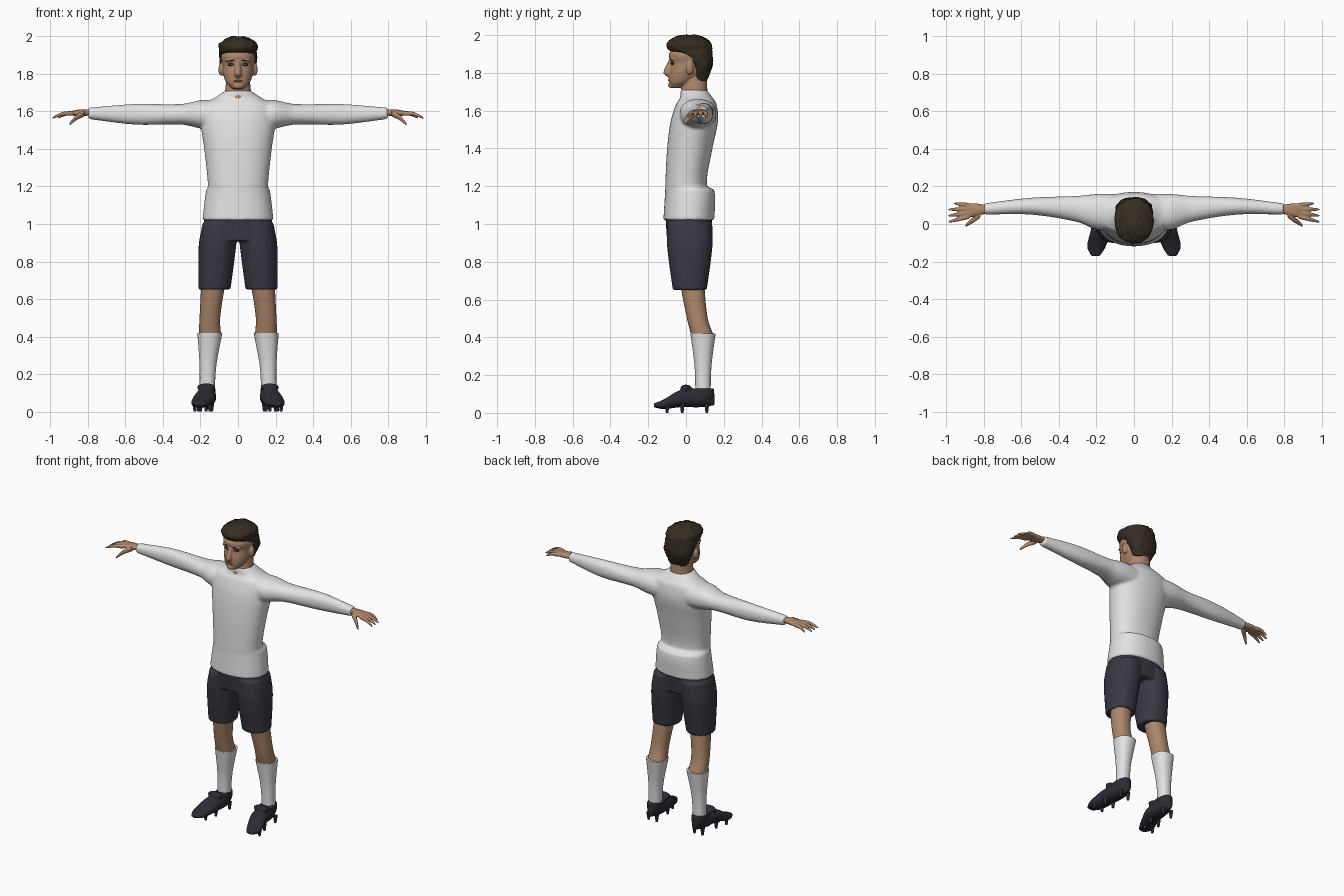
import bpy, bmesh, math
from mathutils import Vector, Matrix, noise

default_cube = bpy.data.objects.get("Cube")
if default_cube:
    bpy.data.objects.remove(default_cube, do_unlink=True)


def material(name, red, green, blue):
    mat = bpy.data.materials.new(name)
    mat.use_nodes = True
    mat.diffuse_color = (red, green, blue, 1)
    shader = mat.node_tree.nodes["Principled BSDF"]
    shader.inputs["Base Color"].default_value = mat.diffuse_color
    shader.inputs["Roughness"].default_value = 0.8
    return mat


WHITE = material("white_cloth", .76, .76, .76)
NAVY = material("dark_shorts", .04, .04, .055)
BLACK = material("shoe_black", .024, .024, .034)
SKIN = material("skin", .42, .24, .145)
HAIR = material("hair_brown", .036, .027, .016)
LIPS = material("lips", .29, .13, .09)
EYE = material("eye_white", .5, .47, .43)
LASH = material("lash_dark", .03, .02, .015)


def smooth_rings(rings, steps):
    """Ease between the rings with a spline that runs along the first value."""
    def slope(index, key):
        before = rings[max(index - 1, 0)]
        after = rings[min(index + 1, len(rings) - 1)]
        return (after[key] - before[key]) / (after[0] - before[0])

    for index, (first, second) in enumerate(zip(rings, rings[1:])):
        span = second[0] - first[0]
        for step in range(steps):
            t = step / steps
            ease = t * t * (3 - 2 * t)
            yield [a + (b - a) * ease + span * t * (1 - t)
                   * ((1 - t) * slope(index, key) - t * slope(index + 1, key))
                   for key, (a, b) in enumerate(zip(first, second))]
    yield rings[-1]


def loft(bm, axis, rings, side=1, power=2.2, segments=32, steps=5):
    """Skin rings given as (position, u min, u max, v min, v max)."""
    loops = []
    for position, u_min, u_max, v_min, v_max in smooth_rings(rings, steps):
        loop = []
        for i in range(segments):
            angle = math.tau * i / segments
            c, s = math.cos(angle), math.sin(angle)
            across = math.copysign(abs(c) ** (2 / power), c)
            along = math.copysign(abs(s) ** (2 / power), s)
            u = (u_min + u_max + (u_max - u_min) * across) / 2
            v = (v_min + v_max + (v_max - v_min) * along) / 2
            places = {"x": (position, u, v), "y": (u, position, v), "z": (u, v, position)}
            x, y, z = places[axis]
            loop.append(bm.verts.new((x * side, y, z)))
        loops.append(loop)
    for lower, upper in zip(loops, loops[1:]):
        for i in range(segments):
            bm.faces.new((lower[i - 1], lower[i], upper[i], upper[i - 1]))
    bm.faces.new(loops[0])
    bm.faces.new(loops[-1])


def centred(position, half, front, back):
    """Ring that is symmetric about the middle of the body."""
    return (position, -half, half, front, back)


def circle(position, u, v, radius):
    return (position, u - radius, u + radius, v - radius, v + radius)


def ball(bm, centre, radii):
    place = Matrix.Translation(centre) @ Matrix.Diagonal((*radii, 1))
    bmesh.ops.create_uvsphere(bm, u_segments=24, v_segments=14, radius=1, matrix=place)


def finish(name, bm, mat, voxel=0):
    """Make the object; a voxel size blends its overlapping pieces into one skin."""
    bmesh.ops.recalc_face_normals(bm, faces=bm.faces[:])
    mesh = bpy.data.meshes.new(name)
    bm.to_mesh(mesh)
    bm.free()
    mesh.materials.append(mat)
    mesh.shade_smooth()
    mesh.set_sharp_from_angle(angle=math.radians(50))
    obj = bpy.data.objects.new(name, mesh)
    bpy.context.collection.objects.link(obj)
    if voxel:
        blend = obj.modifiers.new("blend", "REMESH")
        blend.mode = "VOXEL"
        blend.voxel_size = voxel
        blend.use_smooth_shade = True
        relax = obj.modifiers.new("relax", "SMOOTH")
        relax.factor = 0.5
        relax.iterations = 3


# Shirt: trunk with a fold at the back of the waist, plus two sleeves
bm = bmesh.new()
loft(bm, "z", [centred(1.02, .19, -.12, .15), centred(1.18, .17, -.11, .15),
               centred(1.2, .16, -.11, .11), centred(1.4, .18, -.1, .14),
               centred(1.55, .2, -.08, .17), centred(1.64, .19, -.05, .16),
               centred(1.67, .13, -.03, .14), centred(1.71, .07, -.03, .11)], segments=48)
for side in (1, -1):
    loft(bm, "x", [(.1, -.03, .16, 1.5, 1.66), (.2, -.03, .16, 1.51, 1.66),
                   (.3, .01, .15, 1.53, 1.64), (.55, .05, .14, 1.53, 1.64),
                   (.8, .05, .11, 1.56, 1.62)], side)
finish("shirt", bm, WHITE, .009)

# Shorts: hips plus two wide legs
bm = bmesh.new()
loft(bm, "z", [centred(.91, .19, -.1, .13), centred(1.05, .18, -.11, .14)])
for side in (1, -1):
    loft(bm, "z", [(.65, .04, .21, -.07, .11), (.88, .01, .21, -.1, .14),
                   (1, 0, .19, -.1, .14)], side)
finish("shorts", bm, NAVY, .008)

for label, side in (("left", 1), ("right", -1)):
    # Bare knee
    bm = bmesh.new()
    loft(bm, "z", [circle(.4, .15, .09, .06), circle(.5, .15, .06, .055),
                   circle(.7, .13, .03, .065)], side)
    finish(label + "_leg", bm, SKIN)

    # Sock, widening up the calf
    bm = bmesh.new()
    loft(bm, "z", [circle(.1, .165, .09, .04), circle(.25, .16, .09, .045),
                   circle(.42, .15, .09, .067)], side)
    finish(label + "_sock", bm, WHITE)

    # Shoe: upper, ankle collar and tongue
    bm = bmesh.new()
    loft(bm, "y", [(-.17, .18, .23, .03, .05), (-.12, .15, .25, .02, .07),
                   (-.03, .12, .23, .03, .12), (.08, .12, .21, .03, .12),
                   (.15, .15, .18, .04, .1)], side)
    loft(bm, "z", [(height, .12, .21, 0, .15) for height in (.08, .13)], side)
    ball(bm, (.17 * side, 0, .13), (.05, .03, .02))
    finish(label + "_shoe", bm, BLACK, .006)

    # Studs in pairs under the sole
    bm = bmesh.new()
    for x, y in ((.17, .11), (.18, -.02), (.2, -.1)):
        for shift in (-.03, .03):
            loft(bm, "z", [circle(0, x + shift, y, .007), circle(.05, x + shift, y, .014)],
                 side, segments=10, steps=1)
    finish(label + "_studs", bm, BLACK)

    # Hand: palm, four fanned fingers and a lowered thumb
    bm = bmesh.new()
    loft(bm, "x", [(.77, .06, .1, 1.58, 1.61), (.85, .04, .11, 1.575, 1.61),
                   (.9, .03, .11, 1.58, 1.6)], side)

    def digit(start, end, thickness):
        rings = []
        for t in (0, .5, .9, 1):
            x, y, z = Vector(start).lerp(Vector(end), t)
            arch = .01 * math.sin(math.pi * t)
            taper = math.sqrt(1.1 - t * t)
            rings.append(circle(x, y, z + arch, thickness * taper))
        loft(bm, "x", rings, side, segments=16)

    for finger in range(4):
        reach = .99 - .03 * (finger == 0)
        digit((.88, .1 - .02 * finger, 1.59), (reach, .11 - .033 * finger, 1.565), .012)
    digit((.82, .05, 1.59), (.9, -.01, 1.53), .017)
    finish(label + "_hand", bm, SKIN, .004)

# Head: skull, neck, nose, brow ridge, chin and ears
bm = bmesh.new()
loft(bm, "z", [centred(1.72, .03, -.08, -.02), centred(1.75, .06, -.09, .03),
               centred(1.8, .08, -.09, .1), centred(1.85, .085, -.08, .12),
               centred(1.9, .09, -.09, .13), centred(1.98, .05, -.03, .08)])
loft(bm, "z", [circle(1.65, 0, .04, .075), circle(1.8, 0, .05, .06)])
loft(bm, "z", [centred(1.78, .014, -.1, -.06), centred(1.8, .02, -.12, -.06),
               centred(1.87, .01, -.09, -.06)])
ball(bm, (0, -.08, 1.735), (.025, .015, .015))
for side in (1, -1):
    ball(bm, (.09 * side, .02, 1.825), (.015, .02, .035))
    ball(bm, (.035 * side, -.07, 1.87), (.03, .014, .008))
finish("head", bm, SKIN, .005)

# Face details
bm = bmesh.new()
ball(bm, (0, -.086, 1.762), (.025, .01, .006))
finish("mouth", bm, LIPS)
for label, side in (("left", 1), ("right", -1)):
    for part, mat, height, radii in (("lash", LASH, 1.85, (.02, .01, .008)),
                                     ("eye", EYE, 1.85, (.013, .013, .005)),
                                     ("iris", LASH, 1.85, (.005, .014, .005)),
                                     ("brow", HAIR, 1.873, (.022, .017, .004))):
        bm = bmesh.new()
        ball(bm, (.034 * side, -.07, height), radii)
        finish(label + "_" + part, bm, mat)

# Hair: swept front, cropped sides and nape, with tousled locks
bm = bmesh.new()
loft(bm, "z", [centred(1.76, .06, .04, .11), centred(1.84, .095, .02, .14),
               centred(1.9, .1, -.04, .14), centred(1.92, .1, -.09, .14),
               centred(1.96, .1, -.1, .13), centred(1.99, .06, -.06, .09),
               centred(2, .03, -.03, .06)], segments=72)
middle = Vector((0, .03, 1.89))
for vert in bm.verts:
    outward = (vert.co - middle).normalized()
    tousle = noise.noise(vert.co * 45) + noise.noise(vert.co * 90) / 2
    vert.co += outward * tousle * .006
finish("hair", bm, HAIR)
